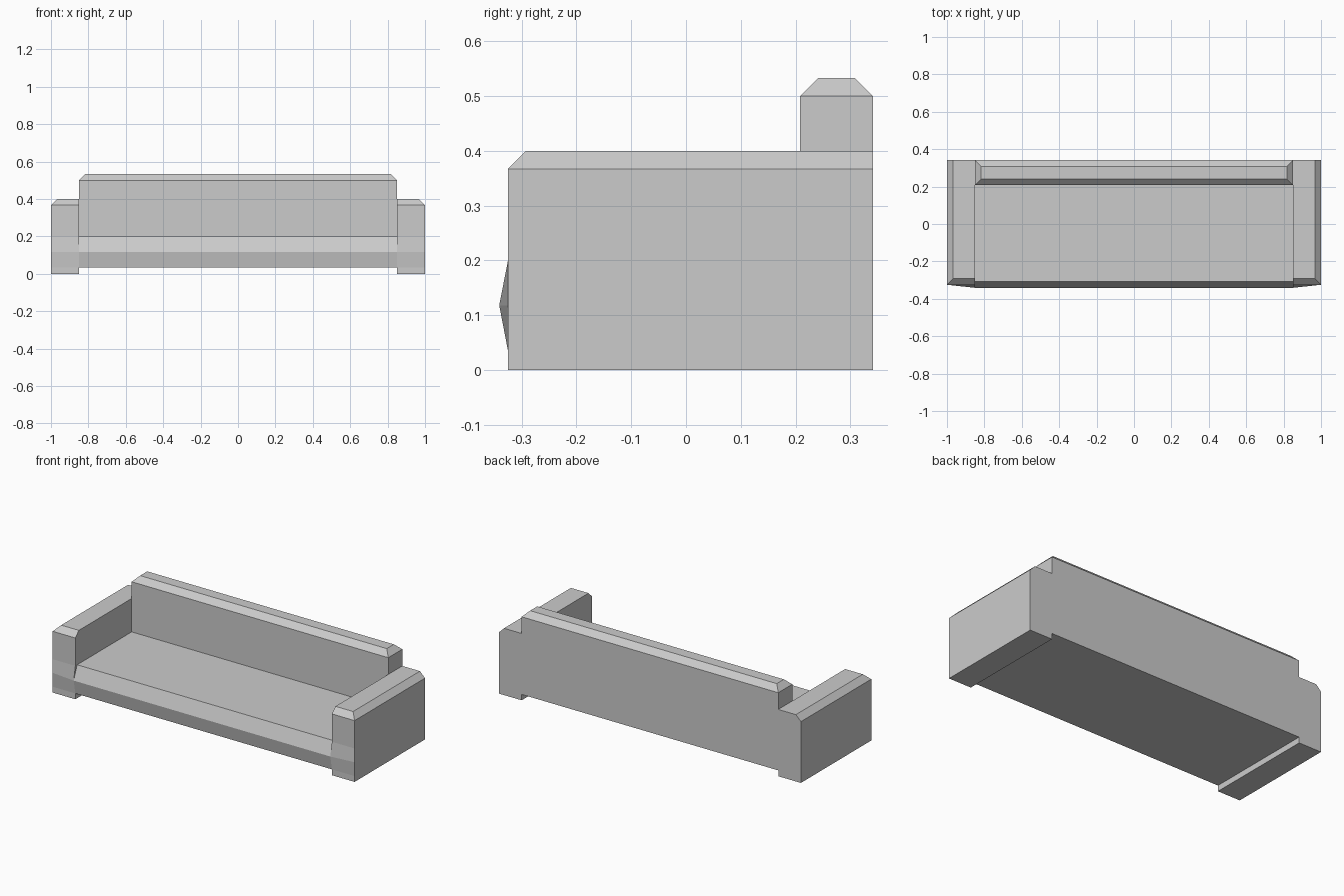
import bpy, bmesh

if "Cube" in bpy.data.objects:
    bpy.data.objects.remove(bpy.data.objects["Cube"])

REAR = 0.341      # rear plane of the sofa
FRONT = -0.325    # flat front plane of the arms
NOSE = -0.341     # foremost ridge of the seat
ARM_IN = 0.85     # inner face of the arms
CH = 0.033        # chamfer size


def loft(name, rings):
    """Closed solid from stacked rings of (x, y, z) corners."""
    bm = bmesh.new()
    loops = [[bm.verts.new(p) for p in ring] for ring in rings]
    for a, b in zip(loops, loops[1:]):
        for i in range(len(a)):
            j = (i + 1) % len(a)
            bm.faces.new((a[i], a[j], b[j], b[i]))
    bm.faces.new(loops[0][::-1])
    bm.faces.new(loops[-1])
    bmesh.ops.recalc_face_normals(bm, faces=bm.faces)
    mesh = bpy.data.meshes.new(name)
    bm.to_mesh(mesh)
    bm.free()
    obj = bpy.data.objects.new(name, mesh)
    bpy.context.collection.objects.link(obj)
    return obj


def rect(x0, x1, y0, y1, z):
    return [(x0, y0, z), (x1, y0, z), (x1, y1, z), (x0, y1, z)]


def arm_ring(z, inner_front=FRONT):
    ring = rect(ARM_IN, 1, FRONT, REAR, z)
    ring[0] = (ARM_IN, inner_front, z)
    return ring


# Arms: inner front edge swells forward to meet the seat ridge, chamfered top
arms = loft("arms", [
    arm_ring(0), arm_ring(0.035), arm_ring(0.118, NOSE), arm_ring(0.2),
    arm_ring(0.4 - CH),
    rect(ARM_IN, 1 - CH, FRONT + CH, REAR, 0.4),
])
arms.modifiers.new("mirror", 'MIRROR').use_mirror_merge = False

# Seat: raised off the floor, with a ridged front
BACK_FRONT = 0.208
loft("seat", [rect(-ARM_IN, ARM_IN, y, BACK_FRONT, z)
              for y, z in ((FRONT, 0.035), (NOSE, 0.118), (-0.308, 0.2))])

# Backrest: full height block, chamfered all round the top
loft("backrest", [
    rect(-ARM_IN, ARM_IN, BACK_FRONT, REAR, 0.035),
    rect(-ARM_IN, ARM_IN, BACK_FRONT, REAR, 0.533 - CH),
    rect(-ARM_IN + CH, ARM_IN - CH, BACK_FRONT + CH, REAR - CH, 0.533),
])
